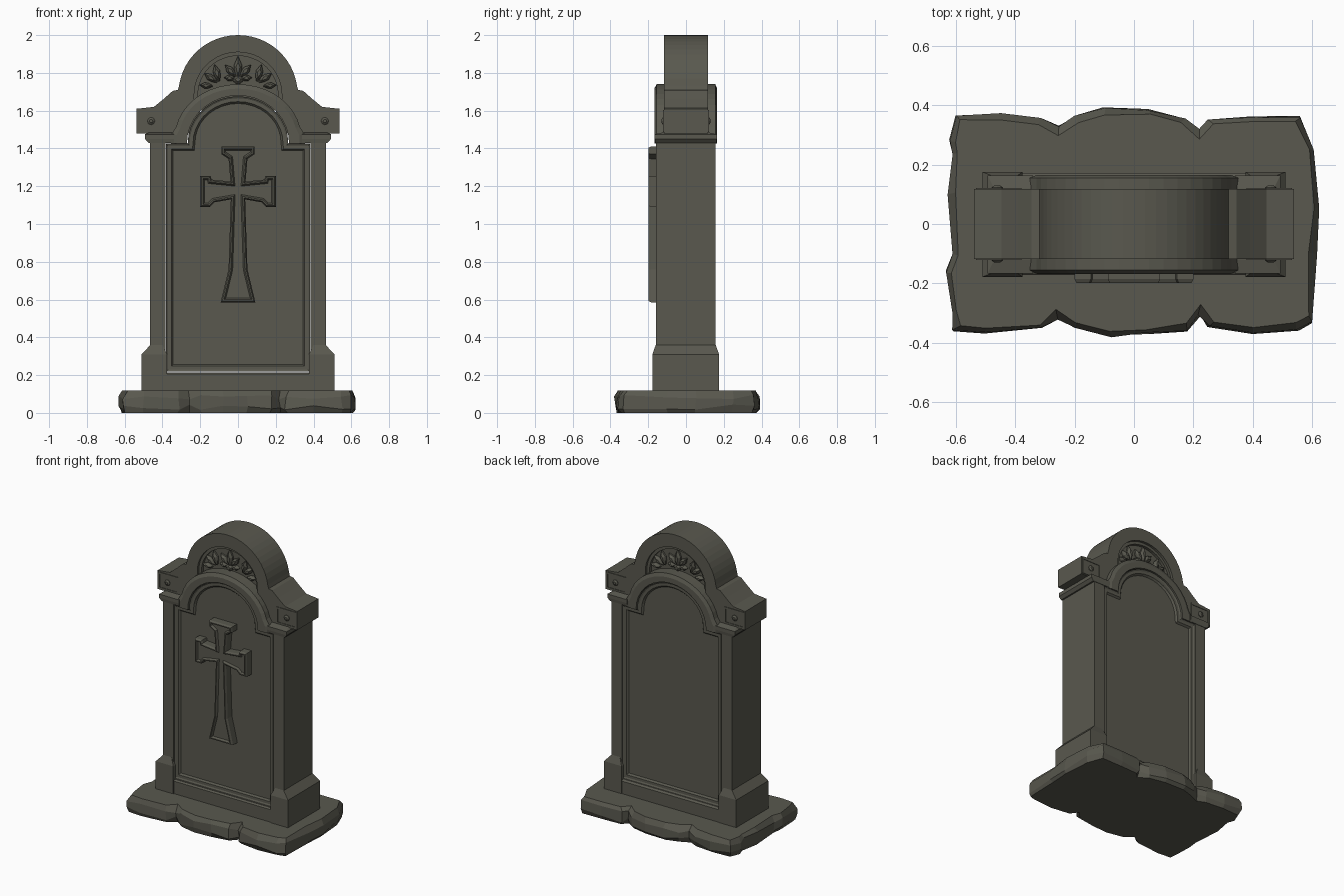
import bpy, bmesh, math, random
from mathutils import Vector

if "Cube" in bpy.data.objects:
    bpy.data.objects.remove(bpy.data.objects["Cube"])

random.seed(4)
stone = bpy.data.materials.new("dark_olive_stone")
stone.diffuse_color = (0.1, 0.098, 0.077, 1)
stone.use_nodes = True
stone.node_tree.nodes["Principled BSDF"].inputs["Base Color"].default_value = stone.diffuse_color


def loft(name, loops):
    """Closed solid bridging equal-length loops of 3D points, capped at both ends."""
    bm = bmesh.new()
    rings = [[bm.verts.new(p) for p in lp] for lp in loops]
    n = len(rings[0])
    for a, b in zip(rings, rings[1:]):
        for i in range(n):
            j = (i + 1) % n
            bm.faces.new((a[i], a[j], b[j], b[i]))
    bm.faces.new(rings[0])
    bm.faces.new(rings[-1])
    bmesh.ops.recalc_face_normals(bm, faces=bm.faces)
    mesh = bpy.data.meshes.new(name)
    bm.to_mesh(mesh)
    bm.free()
    mesh.materials.append(stone)
    ob = bpy.data.objects.new(name, mesh)
    bpy.context.collection.objects.link(ob)
    return ob


def at_y(pts, y):
    return [(x, y, z) for x, z in pts]


def prism(name, pts, y0, y1):
    return loft(name, [at_y(pts, y0), at_y(pts, y1)])


def sym(half):
    """Right half outline (bottom to top) completed with its mirror image."""
    return half + [(-x, z) for x, z in reversed(half) if abs(x) > 1e-6]


def arc(rx, rz, cz, a0=0, n=9):
    """Quarter ellipse from the right side up to the centre line."""
    angs = [math.radians(a0 + (90 - a0) * i / n) for i in range(n + 1)]
    pts = [(rx * math.cos(a), cz + rz * math.sin(a)) for a in angs]
    pts[-1] = (0, cz + rz)
    return pts


def inset(pts, d):
    """Mitred inward offset of a counter-clockwise outline."""
    out = []
    for i, p in enumerate(pts):
        p = Vector(p)
        e1 = (p - Vector(pts[i - 1])).normalized()
        e2 = (Vector(pts[(i + 1) % len(pts)]) - p).normalized()
        n1, n2 = Vector((-e1.y, e1.x)), Vector((-e2.y, e2.x))
        out.append(tuple(p + (n1 + n2) * d / (1 + n1.dot(n2))))
    return out


def rect(x0, x1, y0, y1, z):
    return [(x0, y0, z), (x1, y0, z), (x1, y1, z), (x0, y1, z)]


# Rough three-lobed foundation slab
outline = [(-.61, -.36), (-.50, -.37), (-.31, -.355), (-.26, -.32), (-.20, -.355),
           (-.08, -.38), (.05, -.37), (.18, -.36), (.22, -.31), (.25, -.345),
           (.40, -.37), (.55, -.36), (.605, -.33), (.615, -.1), (.625, .05),
           (.61, .25), (.56, .36), (.40, .365), (.25, .355), (.22, .32),
           (.17, .36), (.05, .385), (-.10, .39), (-.20, .365), (-.255, .33),
           (-.31, .355), (-.45, .37), (-.60, .365), (-.625, .28), (-.61, .23),
           (-.63, .10), (-.615, -.1), (-.63, -.16), (-.615, -.30)]
rings = []
for z, d, jit in ((0, .016, .006), (.03, .002, .005), (.085, .002, .005), (.118, .022, .008)):
    ring = []
    for x, y in inset(outline, d):
        dz = random.uniform(-.014, .014) if 0 < z < .1 else 0
        ring.append((x + random.uniform(-jit, jit), y + random.uniform(-jit, jit), z + dz))
    rings.append(ring)
loft("foundation_slab", rings)

# Plinth with sloped end blocks
loft("plinth", [rect(-.5, .5, -.172, .172, .1), rect(-.5, .5, -.172, .172, .205),
                rect(-.49, .49, -.158, .158, .215)])
for s, side in ((1, "right"), (-1, "left")):
    loft("plinth_block_" + side,
         [rect(s * .375, s * .51, -.178, .175, .1), rect(s * .375, s * .51, -.178, .175, .31),
          rect(s * .40, s * .464, -.16, .157, .36)])

# Body frame around the sunken panels
prism("body_frame", sym([(.465, .12), (.465, 1.47), (.27, 1.47), (.27, 1.43),
                         (.385, 1.43), (.385, .215)]), -.16, .157)

# Sunken arched panel with stepped moulding on both faces
panel = sym([(.385, .215), (.385, 1.43)] + arc(.27, .25, 1.43))
steps = [(.042, .138), (.032, .15), (.014, .15), (.004, .156)]
loft("arched_panel", [at_y(inset(panel, d), -y) for d, y in steps] +
     [at_y(inset(panel, d), y) for d, y in reversed(steps)])

# Projecting arched hood over the panel
inner = [(.27, 1.425)] + arc(.27, .25, 1.43)
hood = [(.355, 1.425), (.355, 1.47)] + arc(.335, .285, 1.455, 12)
rim = [(.325, 1.425), (.325, 1.47)] + arc(.312, .262, 1.455, 12)
back_edge = list(reversed(sym(inner)))
loft("arch_hood", [at_y(sym(rim) + back_edge, -.168), at_y(sym(hood) + back_edge, -.155),
                   at_y(sym(hood) + back_edge, .155), at_y(sym(rim) + back_edge, .165)])

# Stepped mouldings under the cap
for s, side in ((1, "right"), (-1, "left")):
    loft("necking_" + side, [rect(s * .34, s * .475, -.163, .16, 1.43),
                             rect(s * .34, s * .492, -.166, .163, 1.45),
                             rect(s * .34, s * .492, -.166, .163, 1.475),
                             rect(s * .34, s * .47, -.12, .12, 1.485)])

# Cap with shoulders and round top
cap = [(.20, 1.48), (.538, 1.48), (.538, 1.61), (.445, 1.62), (.39, 1.665), (.345, 1.705),
       (.318, 1.71)] + arc(.315, .31, 1.69, 8, 12)
opening = [(.20, 1.6), (.232, 1.6)] + arc(.232, .225, 1.685, 0, 12)
prism("cap", sym(cap) + list(reversed(sym(opening))), -.117, .117)
prism("lunette_back", sym([(.25, 1.6)] + arc(.25, .25, 1.68)), -.08, .08)
bead_in = [(.212, 1.6)] + arc(.212, .205, 1.685, 0, 12)
bead_out = [(.24, 1.6)] + arc(.24, .232, 1.685, 0, 12)
prism("lunette_bead", sym(bead_out) + list(reversed(sym(bead_in))), -.1, .1)

# Cap end frames and studs, front and back
for s in (1, -1):
    for f in (1, -1):
        tag = ("right" if s > 0 else "left") + ("_back" if f > 0 else "_front")
        o = [(s * .455 + a * .076, 1.545 + b * .058) for a, b in ((-1, -1), (1, -1), (1, 1), (-1, 1))]
        i = inset(o, .012)
        loft("cap_end_frame_" + tag, [at_y(o, f * .11), at_y(o, f * .121),
                                      at_y(i, f * .121), at_y(i, f * .1175)])
        o = [(s * .46 + .02 * math.cos(k * math.pi / 4), 1.545 + .02 * math.sin(k * math.pi / 4))
             for k in range(8)]
        loft("cap_stud_" + tag, [at_y(o, f * .11), at_y(o, f * .122), at_y(inset(o, .01), f * .13)])


# Carved leaves in the lunette
def leaf(x, z, deg, length, width, f):
    a = math.radians(deg)
    shape = [(0, -.2), (.3, -.85), (.6, -1), (.8, -.5), (1, 0), (.8, .5), (.6, 1), (.3, .85), (0, .2)]

    def ring(k, y):
        pts = []
        for u, v in shape:
            u, v = (.5 + (u - .5) * k) * length, v * k * width
            pts.append((x + u * math.cos(a) - v * math.sin(a), f * y,
                        z + u * math.sin(a) + v * math.cos(a)))
        return pts
    loft("carved_leaf", [ring(1, .07), ring(1, .092), ring(.45, .108)])


for f in (-1, 1):
    leaf(0, 1.765, 90, .125, .022, f)
    leaf(0, 1.74, 90, .05, .03, f)
    for s in (1, -1):
        for x, z, deg, length, width in ((.012, 1.78, 48, .085, .019), (.015, 1.77, 5, .06, .017),
                                         (.10, 1.755, 75, .095, .019), (.11, 1.75, 35, .085, .018),
                                         (.135, 1.73, 5, .07, .016)):
            leaf(s * x, z, deg if s > 0 else 180 - deg, length, width, f)

# Flared cross with raised border on the front panel
cross = sym([(.092, .585), (.05, .76), (.038, 1.13), (.125, 1.115), (.15, 1.09), (.2, 1.09),
             (.2, 1.255), (.145, 1.255), (.14, 1.235), (.04, 1.225), (.05, 1.345), (.088, 1.37),
             (.088, 1.41)])
loft("cross", [at_y(cross, -.12), at_y(cross, -.185), at_y(inset(cross, .007), -.199),
               at_y(inset(cross, .014), -.199), at_y(inset(cross, .022), -.184)])
